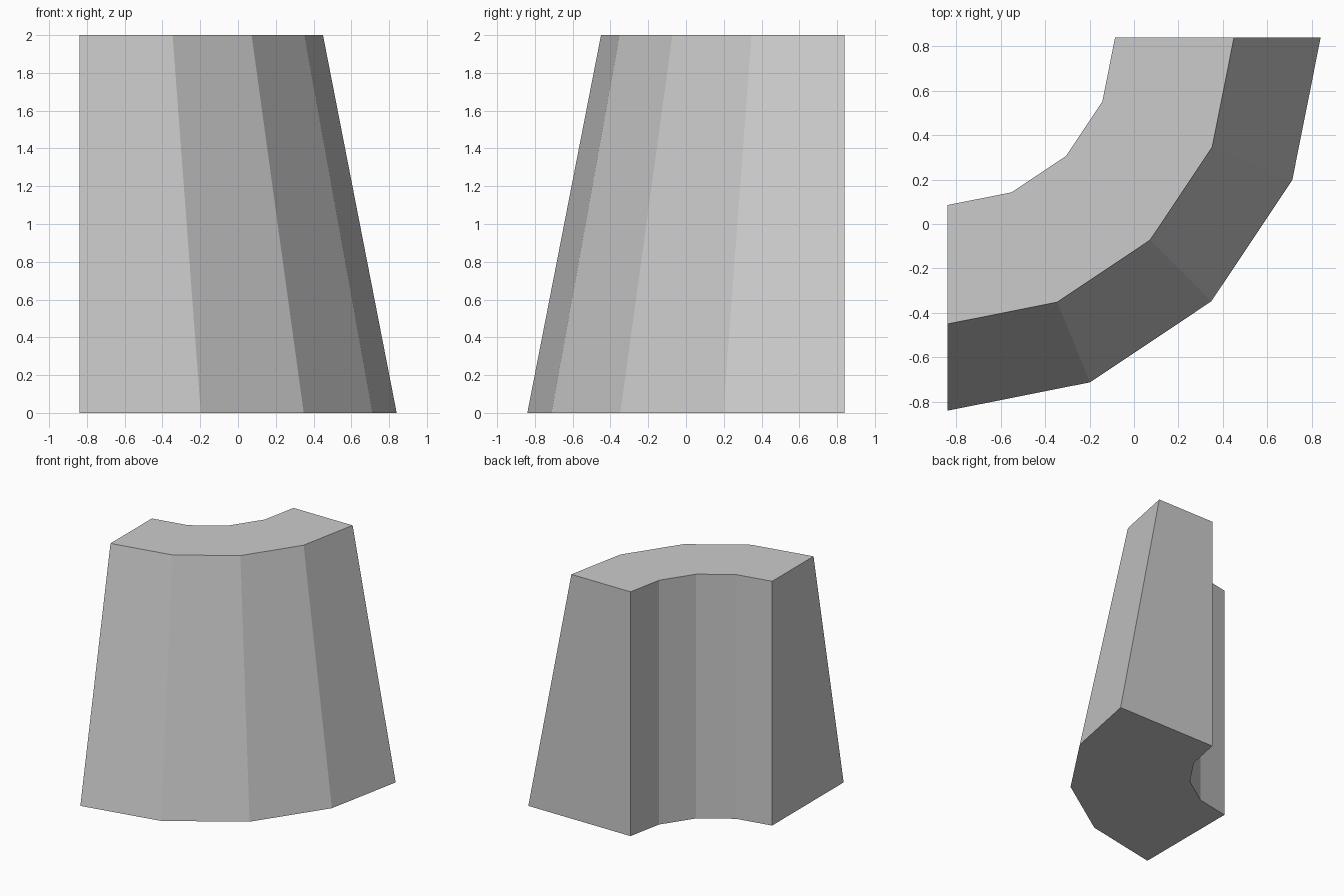
import bpy
import bmesh
from math import sin, cos, pi

default = bpy.data.objects.get("Cube")
if default:
    bpy.data.objects.remove(default, do_unlink=True)

HALF = 0.84      # half of the footprint
HEIGHT = 2.0
SEGMENTS = 4     # flat facets round the quarter turn
INNER = 0.755    # upright inner wall
OUTER_BASE = 2 * HALF
OUTER_TOP = 1.29

# Plain stone grey
grey = bpy.data.materials.new("stone_grey")
grey.use_nodes = True
colour = (0.6, 0.6, 0.6, 1)
grey.diffuse_color = colour
grey.node_tree.nodes["Principled BSDF"].inputs["Base Color"].default_value = colour

bm = bmesh.new()


def section(angle):
    """Wall cross-section swung round the corner of the footprint."""
    profile = [(INNER, 0), (OUTER_BASE, 0), (OUTER_TOP, HEIGHT), (INNER, HEIGHT)]
    return [bm.verts.new((-HALF + r * sin(angle), HALF - r * cos(angle), z))
            for r, z in profile]


# Quarter-turn wall with battered outer face
rings = [section(pi / 2 * i / SEGMENTS) for i in range(SEGMENTS + 1)]
for a, b in zip(rings, rings[1:]):
    for i in range(4):
        j = (i + 1) % 4
        bm.faces.new((a[i], a[j], b[j], b[i]))

# End caps
bm.faces.new(rings[0])
bm.faces.new(rings[-1])
bmesh.ops.recalc_face_normals(bm, faces=bm.faces[:])

mesh = bpy.data.meshes.new("curved_wall")
bm.to_mesh(mesh)
bm.free()
mesh.materials.append(grey)
wall = bpy.data.objects.new("curved_wall", mesh)
bpy.context.collection.objects.link(wall)
